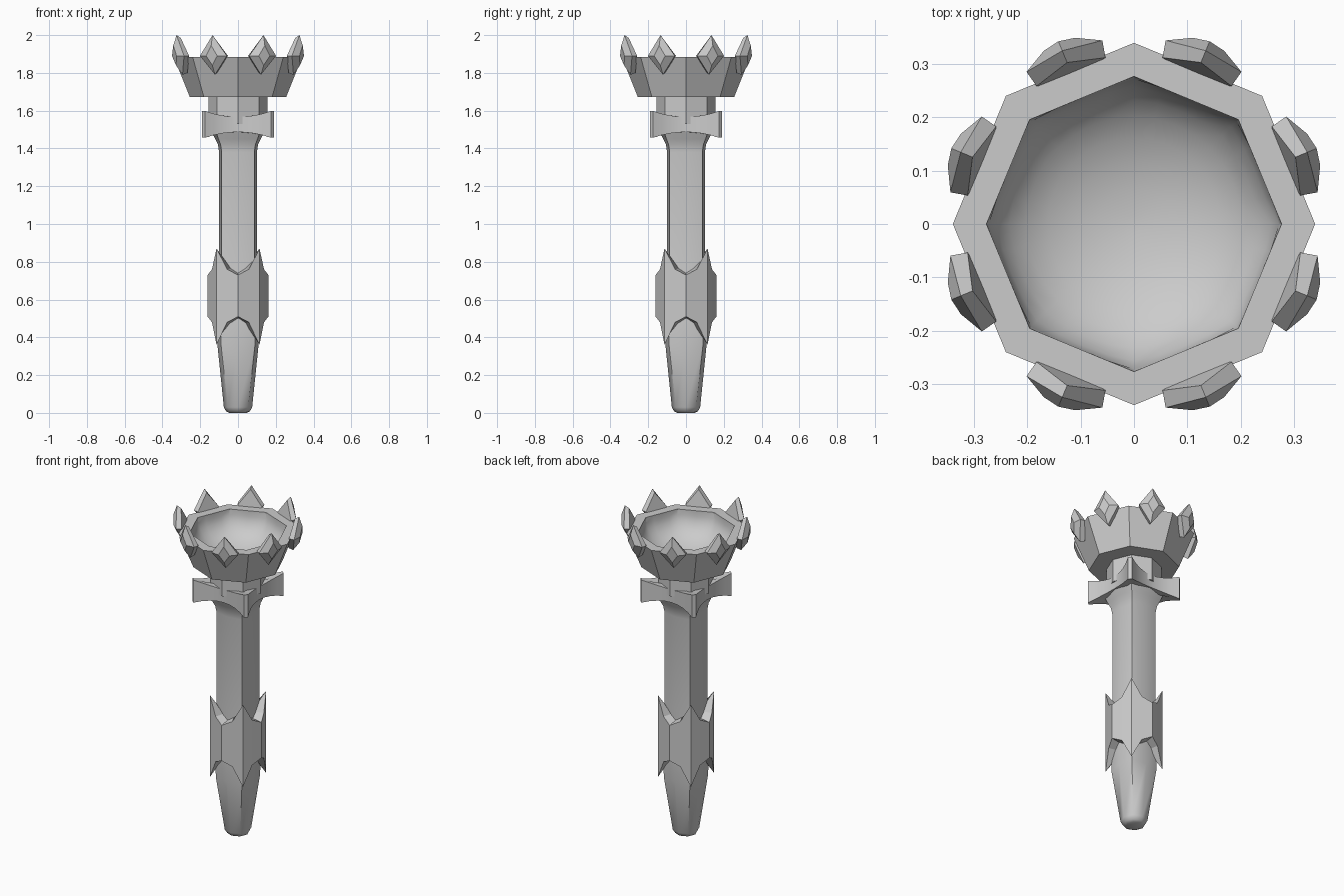
import bpy
from math import pi, sin, cos

if "Cube" in bpy.data.objects:
    bpy.data.objects.remove(bpy.data.objects["Cube"])


def make(name, verts, faces, angle=None):
    me = bpy.data.meshes.new(name)
    me.from_pydata(verts, [], faces)
    ob = bpy.data.objects.new(name, me)
    bpy.context.collection.objects.link(ob)
    bpy.ops.object.select_all(action='DESELECT')
    bpy.context.view_layer.objects.active = ob
    ob.select_set(True)
    bpy.ops.object.mode_set(mode='EDIT')
    bpy.ops.mesh.select_all(action='SELECT')
    bpy.ops.mesh.normals_make_consistent(inside=False)
    bpy.ops.object.mode_set(mode='OBJECT')
    if angle:
        bpy.ops.object.shade_smooth_by_angle(angle=angle * pi / 180)
    return ob


def loft(name, rings, angle=None, closed=False):
    """Skin equal-length rings; cap the ends, or join last ring to first."""
    n, m = len(rings[0]), len(rings)
    verts = [v for r in rings for v in r]
    faces = []
    for i in range(m if closed else m - 1):
        a, b = i * n, (i + 1) % m * n
        faces += [(a + k, a + (k + 1) % n, b + (k + 1) % n, b + k) for k in range(n)]
    if not closed:
        faces += [tuple(range(n))[::-1], tuple(range((m - 1) * n, m * n))]
    return make(name, verts, faces, angle)


def octa(axis_r, diag_r, z):
    """Eight-point section with separate axis and diagonal radii."""
    return [((diag_r if k % 2 else axis_r) * cos(k * pi / 4),
             (diag_r if k % 2 else axis_r) * sin(k * pi / 4), z) for k in range(8)]


# Handle: rounded-square shaft, tapering to a round foot and flaring at the top
loft("handle", [octa(a, d, z) for z, a, d in [
    (0, .045, .045), (.008, .063, .063), (.03, .075, .076), (.36, .109, .127),
    (.5, .11, .128), (.8, .1, .122), (1.38, .1, .122), (1.42, .106, .13),
    (1.45, .12, .146), (1.49, .14, .165)]], 46)


# Grip band: octagonal sleeve whose corners rise into points at both ends
def band(radii, heights):
    kinds = [0, 1, 2, 1]  # axis, between, diagonal, between
    return [(radii[kinds[k % 4]] * cos(k * pi / 8),
             radii[kinds[k % 4]] * sin(k * pi / 8), heights[kinds[k % 4]])
            for k in range(16)]


outer, inner = (.161, .149, .161), (.098, .1, .12)
loft("grip_band", [
    band(inner, (.50, .475, .42)), band(outer, (.51, .48, .36)),
    band(outer, (.73, .76, .87)), band(inner, (.74, .765, .81))], closed=True)


# Collar: square with concave sides that grow taller toward the corners
def collar_ring(scale, base, rise):
    pts = []
    for q in range(4):
        c, s = cos(q * pi / 2), sin(q * pi / 2)
        for i in range(9):
            t = -1 + i / 4
            x, y = .174 * t * scale, -(.145 + .046 * t ** 2) * scale
            pts.append((c * x - s * y, s * x + c * y, base + rise * t ** 2))
    return pts


loft("collar", [
    collar_ring(.6, 1.485, 0), collar_ring(1, 1.487, -.03),
    collar_ring(1, 1.567, .031), collar_ring(.6, 1.567, 0)], 30)

# Neck
loft("neck", [octa(.156, .156, 1.53), octa(.156, .156, 1.69)])


# Bowl: octagonal outside, flat rim, smooth round hollow inside
def bowl_ring(r, z, roundness=0):
    pts = []
    for k in range(32):
        a = k * pi / 16
        flat = cos(pi / 8) / cos(a % (pi / 4) - pi / 8)
        rr = r * (flat * (1 - roundness) + roundness)
        pts.append((rr * cos(a), rr * sin(a), z))
    return pts


rings = [bowl_ring(.255, 1.672), bowl_ring(.34, 1.885), bowl_ring(.277, 1.885)]
for i in range(1, 9):
    a = i / 8.3 * pi / 2
    rings.append(bowl_ring(.277 * cos(a), 1.885 - .185 * sin(a), min(1, i / 4)))
loft("bowl", rings, 32)


# Crystals: faceted diamonds leaning outward, one on each bowl face
def diamond(half, r, r_top, r_bot, top, bottom, ang):
    pts = [(half, r, 1.89), (0, r_top, top), (-half, r, 1.89), (0, r_bot, bottom)]
    return [(n * cos(ang) - t * sin(ang), n * sin(ang) + t * cos(ang), z)
            for t, n, z in pts]


for k in range(8):
    ang = pi / 8 + k * pi / 4
    loft(f"crystal_{k + 1}", [
        diamond(.07, .309, .328, .29, 1.985, 1.80, ang),
        diamond(.077, .341, .352, .318, 2.0, 1.79, ang),
        diamond(.032, .365, .371, .355, 1.945, 1.84, ang)])
